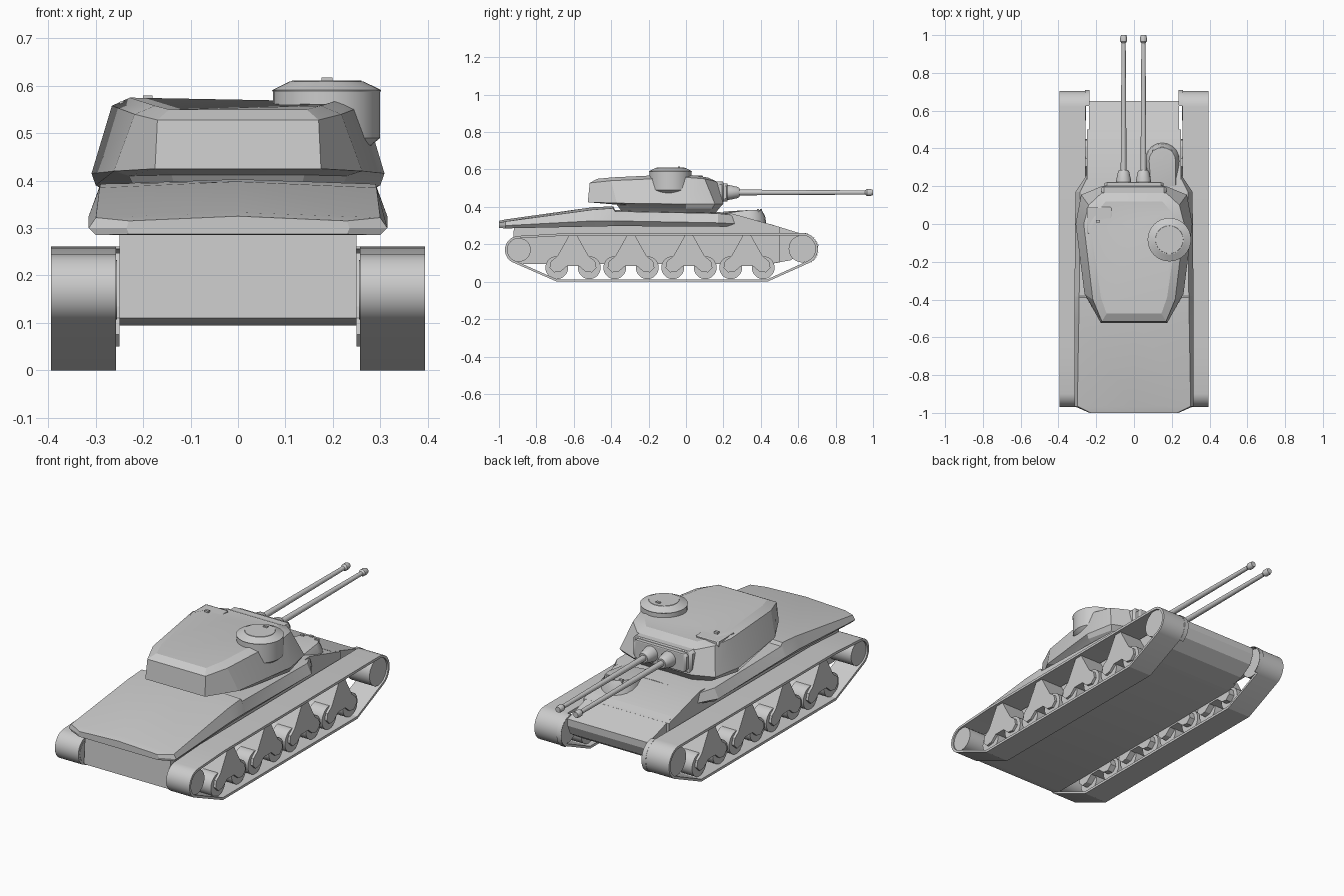
import bpy, bmesh
from math import sin, cos, pi, radians
from mathutils import Vector

if "Cube" in bpy.data.objects:
    bpy.data.objects.remove(bpy.data.objects["Cube"])


def make(name, verts, faces=None):
    """Mesh from verts and faces; with no faces, the convex hull."""
    bm = bmesh.new()
    vs = [bm.verts.new(v) for v in verts]
    if faces is None:
        res = bmesh.ops.convex_hull(bm, input=vs)
        junk = {g for g in res["geom_interior"] + res["geom_unused"] if isinstance(g, bmesh.types.BMVert)}
        bmesh.ops.delete(bm, geom=list(junk), context='VERTS')
    else:
        for f in faces:
            bm.faces.new([vs[i] for i in f])
    bmesh.ops.recalc_face_normals(bm, faces=bm.faces)
    me = bpy.data.meshes.new(name)
    bm.to_mesh(me)
    bm.free()
    ob = bpy.data.objects.new(name, me)
    bpy.context.collection.objects.link(ob)
    return ob


def loft(name, rings, closed=False):
    """Skin equal-length closed rings; cap the ends or join them into a loop."""
    n, m = len(rings[0]), len(rings)
    faces = []
    for r in range(m if closed else m - 1):
        a, b = r * n, (r + 1) % m * n
        faces += [(a + i, a + (i + 1) % n, b + (i + 1) % n, b + i) for i in range(n)]
    if not closed:
        faces += [tuple(range(n)), tuple(range((m - 1) * n, m * n))]
    return make(name, [p for r in rings for p in r], faces)


def slab(name, prof, x0, x1):
    """Extrude a (y, z) profile along x."""
    return loft(name, [[(x, y, z) for y, z in prof] for x in (x0, x1)])


def lathe(name, prof, origin, axis, n=28):
    """Turn a (radius, distance) profile around an axis through origin."""
    q = Vector(axis).to_track_quat('Z', 'Y')
    o = Vector(origin)
    return loft(name, [[o + q @ Vector((r * cos(2 * pi * i / n), r * sin(2 * pi * i / n), d))
                        for i in range(n)] for r, d in prof])


def arc(cy, cz, r, a0, a1, n=14):
    return [(cy + r * cos(radians(a0 + (a1 - a0) * i / n)),
             cz + r * sin(radians(a0 + (a1 - a0) * i / n))) for i in range(n + 1)]


def box(name, lo, hi, bevel=0):
    ob = make(name, [(x, y, z) for x in (lo[0], hi[0]) for y in (lo[1], hi[1]) for z in (lo[2], hi[2])])
    if bevel:
        b = ob.modifiers.new("bevel", 'BEVEL')
        b.width, b.segments = bevel, 1
    return ob


def band(name, outer, inner, x0, x1):
    """Closed belt between two (y, z) outlines."""
    return loft(name, [[(x0, *o), (x1, *o), (x1, *i), (x0, *i)] for o, i in zip(outer, inner)], True)


def track_line(t):
    return (arc(-.893, .17, .075 - t, 95, 238) + [(-.69, t), (.435, t)]
            + arc(.62, .176, .085 - t, -62, 90) + [(-.68, .257 - t)])


# Lower hull with narrower nose
slab("lower_hull", [(-.92, .29), (-.93, .11), (-.88, .094), (.45, .094), (.5, .105),
                    (.5, .293), (.24, .366), (-.3, .33)], -.25, .25)
slab("hull_nose", [(.45, .094), (.56, .115), (.63, .16), (.652, .21), (.652, .246), (.45, .308)], -.237, .237)

# Upper hull: sections of side edge points, mirrored, with a crowned top
stations = [
    (-1.0, .23, .287, .235, .30, .23, .315, .325),
    (-.965, .30, .285, .315, .30, .30, .322, .333),
    (-.5, .29, .295, .315, .325, .292, .385, .398),
    (-.39, .29, .297, .315, .325, .29, .393, .403),
    (-.38, .29, .297, .315, .325, .29, .376, .384),
    (.17, .285, .295, .31, .315, .285, .365, .373),
    (.26, .22, .295, .25, .31, .24, .355, .363)]
rings = []
for y, a, az, b, bz, c, cz, top in stations:
    rings.append([(a, y, az), (b, y, bz), (c, y, cz), (0, y, top),
                  (-c, y, cz), (-b, y, bz), (-a, y, az)])
loft("upper_hull", rings)

# Driver's bulge and periscopes
pts = [(.15 + r * cos(pi * i / 10), .335 + r * sin(pi * i / 10), z)
       for r, z in ((.10, .28), (.088, .35), (.07, .383)) for i in range(11)]
pts += [(x, .2, z) for x, z in ((.06, .3), (.248, .3), (.22, .365), (.09, .375))]
make("driver_bulge", pts)
for a in (50, 90, 130):
    px, py = .15 + .066 * cos(radians(a)), .335 + .066 * sin(radians(a))
    box("driver_periscope", (px - .01, py - .006, .37), (px + .01, py + .006, .389))

# Running gear, both sides
for s, side in ((1, "right"), (-1, "left")):
    band(side + "_track", track_line(0), track_line(.013), s * .257, s * .394)
    band(side + "_drive_guard", arc(.625, .176, .085, -60, 90) + arc(.625, .176, .08, 90, -60),
         arc(.625, .176, .084, -60, 90) + arc(.625, .176, .081, 90, -60), s * .236, s * .26)
    lathe(side + "_idler", [(.063, 0), (.063, .13)], (s * .255, -.893, .17), (s, 0, 0))
    lathe(side + "_sprocket", [(.073, 0), (.073, .13)], (s * .255, .622, .176), (s, 0, 0))
    for y in (-.604, -.294, .016, .326):
        for d in (-.087, .087):
            lathe(side + "_road_wheel", [(.061, 0), (.061, .085)], (s * .282, y + d, .075), (s, 0, 0))
        half = [(.022, .247), (.045, .205), (.085, .135), (.118, .11), (.125, .075),
                (.1, .05), (.065, .055), (.03, .085)]
        slab(side + "_bogie", [(y + p, q) for p, q in half] + [(y - p, q) for p, q in half[::-1]],
             s * .25, s * .38)

# Turret: half outlines (x, y, z) from the rear to the front, mirrored
levels = [
    [(.13, -.34, .37), (.21, -.28, .37), (.265, 0, .37), (.23, .12, .37), (.15, .16, .37)],
    [(.14, -.37, .412), (.23, -.31, .41), (.3, 0, .39), (.265, .14, .392), (.165, .18, .395)],
    [(.175, -.525, .425), (.262, -.37, .42), (.309, 0, .415), (.28, .155, .415), (.17, .2, .415)],
    [(.17, -.515, .528), (.218, -.40, .54), (.266, 0, .558), (.24, .10, .55), (.17, .165, .535)],
    [(.145, -.475, .55), (.175, -.39, .558), (.228, -.03, .575), (.2, .06, .567), (.15, .12, .556)]]
loft("turret", [h + [(-x, y, z) for x, y, z in h[::-1]] for h in levels])

# Commander's cupola
lathe("cupola", [(.07, -.12), (.113, -.085), (.113, .012), (.115, .016), (.082, .032), (.078, .034)],
      (.187, -.083, .575), (0, 0, 1), 32)
lathe("cupola_hatch", [(.075, 0), (.073, .004)], (.187, -.083, .607), (0, 0, 1), 32)
box("cupola_sight", (.176, -.043, .6), (.199, -.031, .617))

# Loader's hatch block and sight
box("loader_hatch", (-.25, -.05, .53), (-.118, .09, .568), .006)
box("loader_sight", (-.2, .007, .56), (-.18, .021, .58))

# Mantlet and twin guns
box("mantlet_frame", (-.172, .13, .42), (.172, .2, .535), .012)
box("mantlet", (-.155, .19, .43), (.155, .222, .525), .012)
for x in (-.055, .05):
    lathe("gun_collar", [(.042, 0), (.038, .03), (.03, .065), (.024, .075)], (x, .21, .477), (0, 1, 0), 20)
    lathe("gun_barrel", [(.0155, 0), (.011, .7)], (x, .27, .477), (0, 1, 0), 16)
    lathe("muzzle", [(.011, 0), (.018, .01), (.018, .03), (.014, .043)], (x, .957, .477), (0, 1, 0), 16)

# Smooth round parts, keep hard edges
bpy.ops.object.select_all(action='DESELECT')
for ob in bpy.context.collection.objects:
    ob.select_set(True)
    bpy.context.view_layer.objects.active = ob
bpy.ops.object.shade_smooth_by_angle(angle=radians(20))
